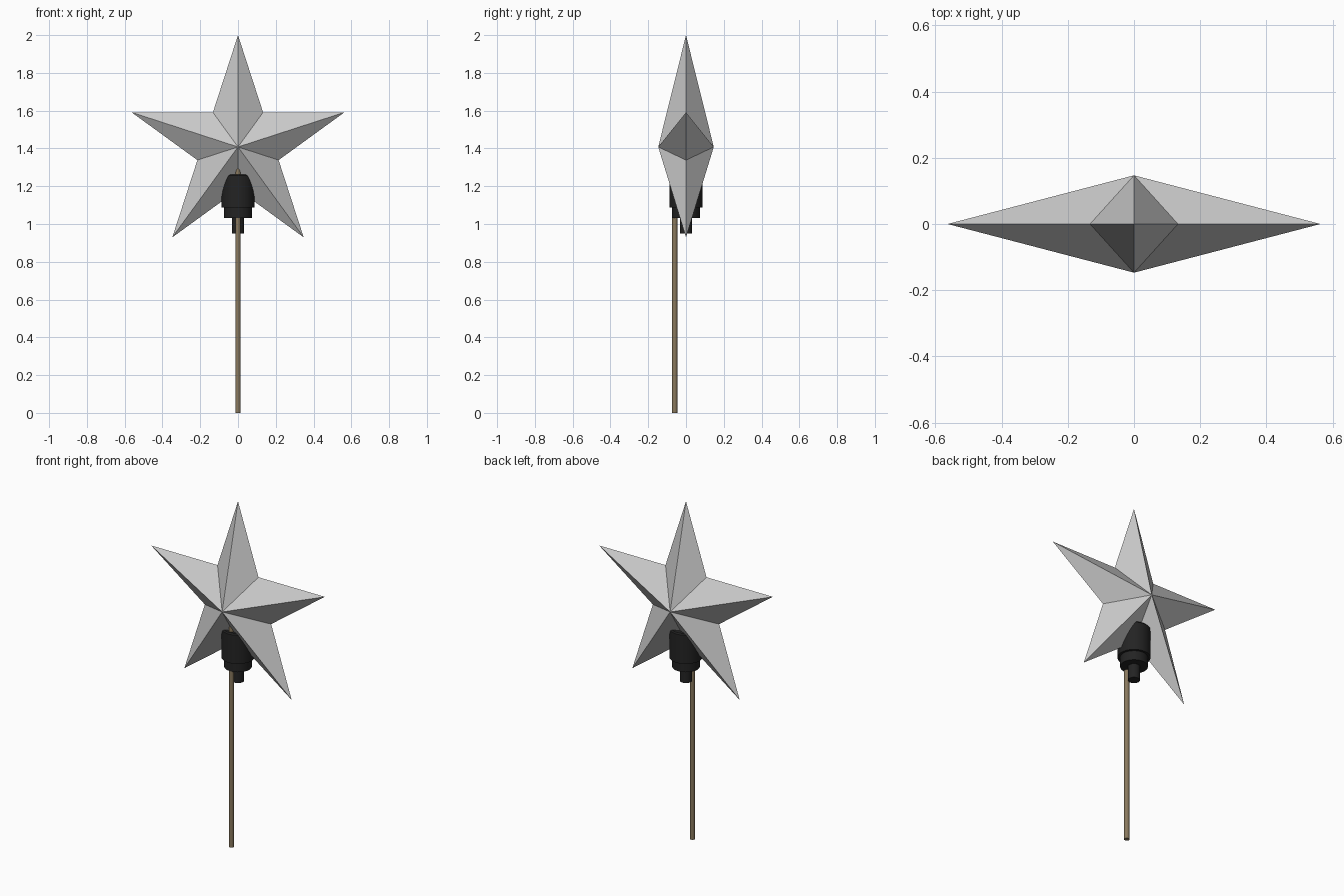
import bpy, bmesh, math

if "Cube" in bpy.data.objects:
    bpy.data.objects.remove(bpy.data.objects["Cube"])


def material(name, rgb):
    m = bpy.data.materials.new(name)
    m.diffuse_color = (*rgb, 1.0)
    m.use_nodes = True
    m.node_tree.nodes["Principled BSDF"].inputs["Base Color"].default_value = m.diffuse_color
    return m


def mesh_object(name, bm, mat):
    bmesh.ops.recalc_face_normals(bm, faces=bm.faces)
    me = bpy.data.meshes.new(name)
    bm.to_mesh(me)
    bm.free()
    me.materials.append(mat)
    ob = bpy.data.objects.new(name, me)
    bpy.context.collection.objects.link(ob)
    return ob


def shade_smooth(ob):
    bpy.ops.object.select_all(action='DESELECT')
    ob.select_set(True)
    bpy.context.view_layer.objects.active = ob
    bpy.ops.object.shade_smooth_by_angle(angle=math.radians(35))


def lathe(name, profile, y, mat, sides=32):
    """Solid of revolution around a vertical axis from (radius, z) pairs."""
    bm = bmesh.new()
    rings = [[bm.verts.new((r * math.cos(2 * math.pi * i / sides),
                            y + r * math.sin(2 * math.pi * i / sides), z))
              for i in range(sides)] for r, z in profile]
    for a, b in zip(rings, rings[1:]):
        for i in range(sides):
            j = (i + 1) % sides
            bm.faces.new((a[i], a[j], b[j], b[i]))
    bm.faces.new(rings[0])
    bm.faces.new(rings[-1])
    ob = mesh_object(name, bm, mat)
    shade_smooth(ob)
    return ob


silver = material("silver grey", (0.60, 0.60, 0.60))
black = material("black plastic", (0.017, 0.017, 0.017))
brass = material("dull brass", (0.25, 0.19, 0.11))

# Faceted five-pointed star with a raised apex front and back
CZ, OUTER, INNER, DEPTH = 1.408, 0.592, 0.226, 0.147
bm = bmesh.new()
rim = []
for i in range(10):
    r = INNER if i % 2 else OUTER
    a = math.pi / 2 + i * math.pi / 5
    rim.append(bm.verts.new((r * math.cos(a), 0, CZ + r * math.sin(a))))
for y in (-DEPTH, DEPTH):
    apex = bm.verts.new((0, y, CZ))
    for i in range(10):
        bm.faces.new((rim[i], rim[(i + 1) % 10], apex))
mesh_object("star", bm, silver)

# Bulb socket: cable stem, collar and body in one stepped profile
lathe("socket", [(0.032, 0.95), (0.032, 1.033), (0.074, 1.033), (0.074, 1.088),
                 (0.088, 1.088), (0.088, 1.256), (0.082, 1.263)], 0, black)

# Support rod running up through the front of the socket into the star
lathe("support_rod", [(0.014, 0.0), (0.014, 1.31)], -0.06, brass, 16)
